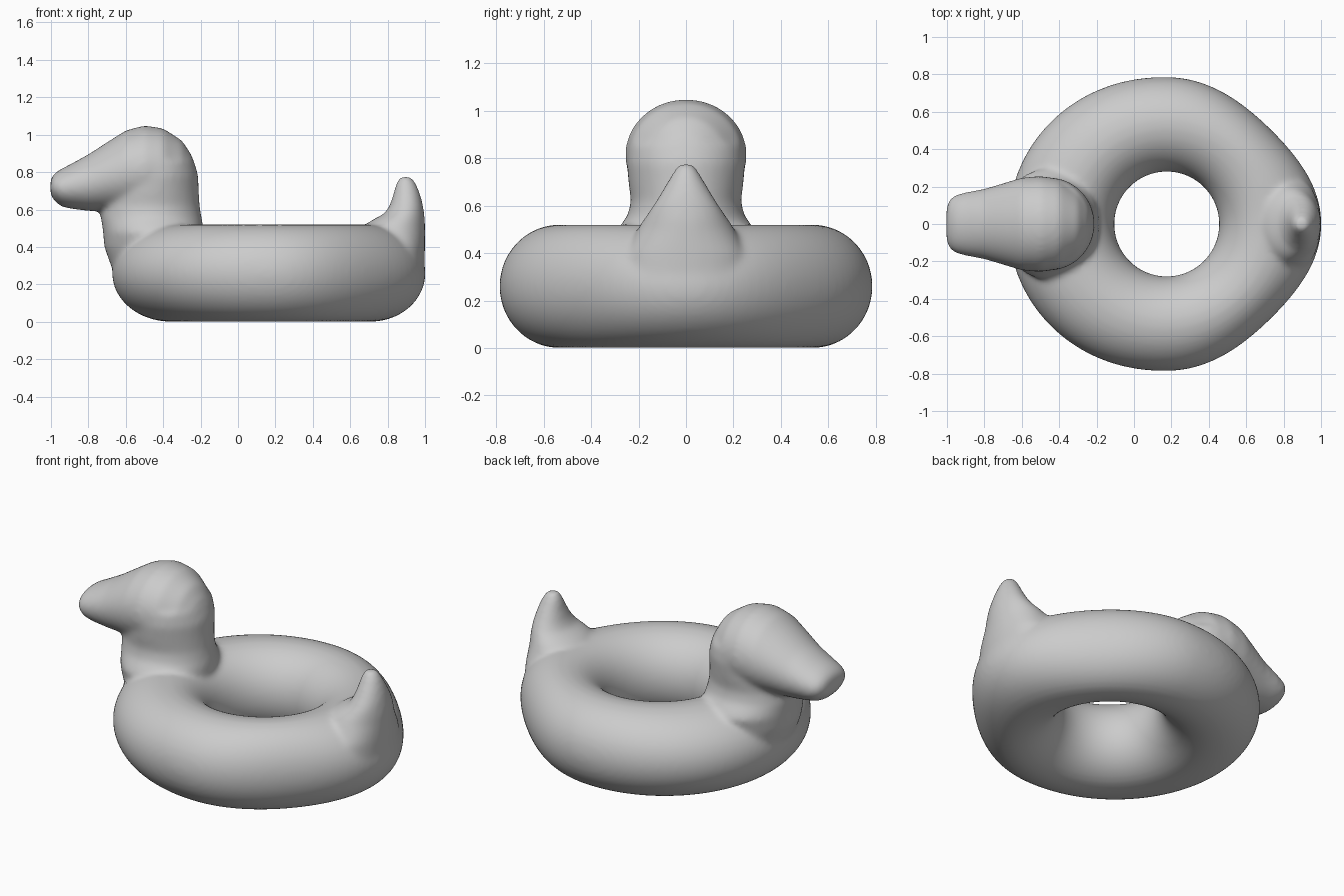
import bpy, bmesh, math

cube = bpy.data.objects.get("Cube")
if cube:
    bpy.data.objects.remove(cube, do_unlink=True)

grey = bpy.data.materials.new("soft grey")
grey.use_nodes = True
colour = (0.6, 0.6, 0.6, 1)
grey.diffuse_color = colour
grey.node_tree.nodes["Principled BSDF"].inputs["Base Color"].default_value = colour

bm = bmesh.new()
SIDES = 40


def bridge(a, b):
    n = len(a)
    for i in range(n):
        j = (i + 1) % n
        bm.faces.new((a[i], a[j], b[j], b[i]))


def ellipse_loft(stations, place):
    """Skin ellipses; place turns (station, cos, sin) into a point."""
    rings = []
    for s in stations:
        angles = [2 * math.pi * i / SIDES for i in range(SIDES)]
        rings.append([bm.verts.new(place(s, math.cos(a), math.sin(a))) for a in angles])
    for a, b in zip(rings, rings[1:]):
        bridge(a, b)
    bm.faces.new(rings[0][::-1])
    bm.faces.new(rings[-1])


# Ring: a torus whose outer wall swells at the chest and the tail
MID_X, RING, TUBE, HEIGHT = 0.175, 0.533, 0.253, 0.26
rings = []
for i in range(96):
    phi = 2 * math.pi * i / 96
    c = math.cos(phi)
    if c < 0:
        swell = 0.0625 * (-c) ** 1.5
    else:
        swell = 0.042 * c ** 8 - 0.038 * math.sin(2 * phi) ** 2
    ring = []
    for j in range(SIDES):
        t = 2 * math.pi * j / SIDES
        out = TUBE + (swell if math.cos(t) > 0 else 0)
        r = RING + out * math.cos(t)
        ring.append(bm.verts.new((MID_X + r * c, r * math.sin(phi),
                                  HEIGHT + HEIGHT * math.sin(t))))
    rings.append(ring)
for i in range(96):
    bridge(rings[i - 1], rings[i])

# Head and bill, lofted along x: x, bottom, top, half width
head = [(-1.003, 0.68, 0.76, 0.09), (-0.985, 0.65, 0.79, 0.135),
        (-0.95, 0.618, 0.815, 0.157), (-0.9, 0.605, 0.84, 0.17),
        (-0.8, 0.592, 0.895, 0.188), (-0.7, 0.59, 0.96, 0.218),
        (-0.6, 0.585, 1.023, 0.248), (-0.5, 0.58, 1.05, 0.257),
        (-0.4, 0.575, 1.034, 0.24), (-0.3, 0.57, 0.97, 0.18),
        (-0.25, 0.6, 0.895, 0.13), (-0.22, 0.66, 0.81, 0.06)]
ellipse_loft(head, lambda s, c, n: (
    s[0], s[3] * c, (s[1] + s[2]) / 2 + (s[2] - s[1]) / 2 * n))


def upright(s, c, n):
    return ((s[1] + s[2]) / 2 + (s[2] - s[1]) / 2 * c, s[3] * n, s[0])


# Neck, lofted upward: z, front, back, half width
neck = [(0.3, -0.68, -0.2, 0.27), (0.4, -0.715, -0.19, 0.28),
        (0.48, -0.722, -0.185, 0.3), (0.52, -0.727, -0.187, 0.275),
        (0.56, -0.735, -0.195, 0.245), (0.62, -0.73, -0.205, 0.232),
        (0.7, -0.72, -0.21, 0.243), (0.78, -0.7, -0.212, 0.25),
        (0.86, -0.64, -0.235, 0.236)]
ellipse_loft(neck, upright)

# Tail, lofted upward: z, inner edge, outer edge, half width
tail = [(0.25, 0.75, 0.995, 0.26), (0.4, 0.7, 1.0, 0.25),
        (0.5, 0.66, 1.0, 0.205), (0.54, 0.71, 1.0, 0.18),
        (0.58, 0.785, 0.995, 0.152), (0.62, 0.81, 0.99, 0.126),
        (0.68, 0.83, 0.975, 0.09), (0.74, 0.845, 0.952, 0.055),
        (0.775, 0.865, 0.925, 0.03)]
ellipse_loft(tail, upright)

bmesh.ops.recalc_face_normals(bm, faces=bm.faces)
mesh = bpy.data.meshes.new("swim_ring_body")
bm.to_mesh(mesh)
bm.free()
mesh.materials.append(grey)
body = bpy.data.objects.new("swim_ring_body", mesh)
bpy.context.collection.objects.link(body)

# Fuse the parts into one skin and soften the joins
fuse = body.modifiers.new("fuse", 'REMESH')
fuse.mode = 'VOXEL'
fuse.voxel_size = 0.014
fuse.use_smooth_shade = True
soften = body.modifiers.new("soften", 'SMOOTH')
soften.factor = 0.5
soften.iterations = 14
